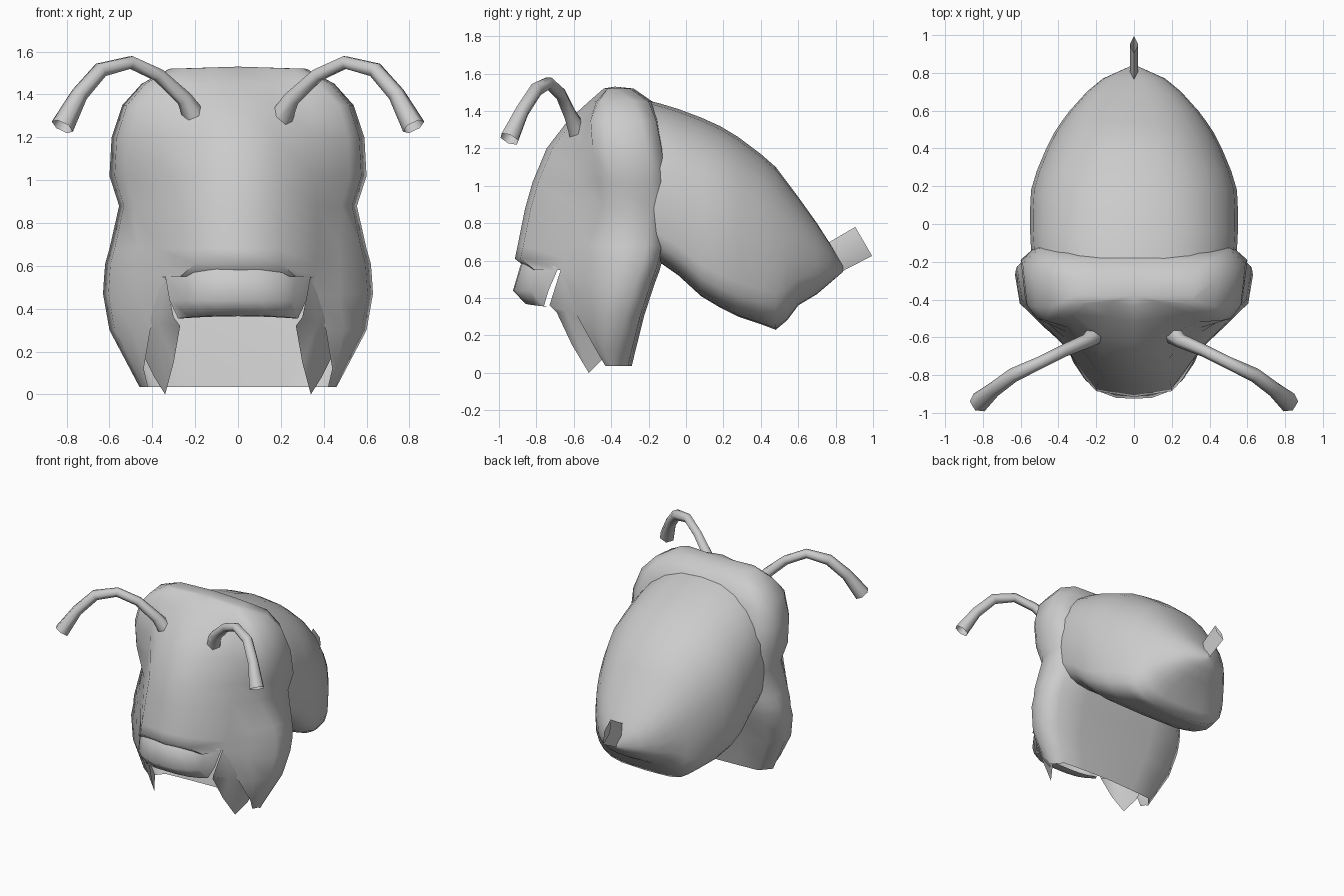
import bpy, bmesh, math
from mathutils import Vector

if "Cube" in bpy.data.objects:
    bpy.data.objects.remove(bpy.data.objects["Cube"])

grey = bpy.data.materials.new("plain_grey")
grey.diffuse_color = (0.6, 0.6, 0.6, 1)
grey.use_nodes = True
grey.node_tree.nodes["Principled BSDF"].inputs["Base Color"].default_value = grey.diffuse_color


def make(name, verts, faces, angle=70):
    """Mesh object with merged points, consistent normals and smooth shading."""
    me = bpy.data.meshes.new(name)
    bm = bmesh.new()
    vs = [bm.verts.new(v) for v in verts]
    for f in faces:
        bm.faces.new([vs[i] for i in f])
    bmesh.ops.remove_doubles(bm, verts=bm.verts[:], dist=0.0005)
    bmesh.ops.recalc_face_normals(bm, faces=bm.faces[:])
    bm.to_mesh(me)
    bm.free()
    me.materials.append(grey)
    ob = bpy.data.objects.new(name, me)
    bpy.context.collection.objects.link(ob)
    bpy.ops.object.select_all(action='DESELECT')
    ob.select_set(True)
    bpy.context.view_layer.objects.active = ob
    bpy.ops.object.shade_smooth_by_angle(angle=math.radians(angle))
    return ob


def grid(rows, closed=False, skip=lambda r, c: False):
    """Points and quads joining equal-length rows."""
    n = len(rows[0])
    verts = [p for row in rows for p in row]
    faces = []
    for r in range(len(rows) - 1):
        for c in range(n if closed else n - 1):
            if not skip(r, c):
                d = (c + 1) % n
                faces.append((r * n + c, r * n + d, (r + 1) * n + d, (r + 1) * n + c))
    return verts, faces


def both(half):
    """Closed ring from a half ring running back centre to front centre."""
    return half + [(-x, y, z) for x, y, z in half[-2:0:-1]]


# Head shell: z, back y, half width, eye front y, face side x/y, face front x/y
levels = [
    (.035, -.30, .46, -.40, .42, -.43, .30, -.50),
    (.12, -.28, .505, -.44, .44, -.48, .30, -.60),
    (.30, -.235, .60, -.44, .41, -.58, .30, -.70),
    (.47, -.18, .63, -.42, .34, -.66, .28, -.79),
    (.55, -.15, .625, -.40, .35, -.665, .27, -.84),
    (.61, -.135, .62, -.40, .36, -.65, .20, -.915),
    (.68, -.12, .60, -.40, .37, -.64, .20, -.90),
    (.88, -.10, .555, -.38, .37, -.60, .19, -.86),
    (1.02, -.10, .60, -.40, .36, -.57, .19, -.82),
    (1.20, -.12, .59, -.43, .35, -.55, .18, -.745),
    (1.35, -.15, .54, -.44, .34, -.52, .16, -.63),
    (1.45, -.19, .45, -.44, .32, -.48, .15, -.52),
    (1.52, -.29, .32, -.40, .25, -.42, .12, -.44),
]
rings = []
for z, yb, w, ye, xm, ym, xf, yf in levels:
    eye = (.87 * w, ye - .07, z) if .8 < z < 1.4 else ((.96 * w + xm) / 2, (ye + ym) / 2 - .01, z)
    rings.append(both([(0, yb + .01, z), (.5 * w, yb, z), (.85 * w, yb - .01, z),
                       (w, yb - .09, z), (.96 * w, ye, z), eye, (xm, ym, z),
                       (xf, yf + .03, z), (0, yf, z)]))


def opening(r, c):
    mouth = r < 4 and 6 <= c <= 9
    neck = (5 <= r <= 8 and c in (0, 15)) or (6 <= r <= 7 and c in (1, 14))
    return mouth or neck


verts, faces = grid(rings, True, opening)
top = len(verts)
verts.append((0, -.38, 1.53))
n = len(rings[0])
faces += [(top - n + i, top - n + (i + 1) % n, top) for i in range(n)]
make("head", verts, faces)

# Lip: curved plate folded back along its lower edge
rows = []
for z, y, edge, drop, wrap in ((.60, -.86, .33, .03, .16), (.575, -.885, .34, .02, .20),
                               (.44, -.925, .32, 0, .19), (.37, -.86, .28, .015, .10),
                               (.365, -.79, .26, .01, .05)):
    row = []
    for t in (-1, -.8, -.6, -.3, 0, .3, .6, .8, 1):
        row.append((edge * t, y + wrap * abs(t) ** 3, z - drop * t * t))
    rows.append(row)
make("lip", *grid(rows))

# Mandibles: pointed plates on each side of the mouth
plate = [(.34, -.67, .55), (.30, -.73, .36), (.27, -.69, .32), (.30, -.61, .15),
         (.34, -.52, .0), (.39, -.44, .08), (.45, -.44, .2), (.48, -.48, .36), (.44, -.54, .5)]
for side, label in ((1, "right"), (-1, "left")):
    pts = [(side * x, y, z) for x, y, z in plate + [(.37, -.645, .33)]]
    k = len(plate)
    make(label + "_mandible", pts, [(i, (i + 1) % k, k) for i in range(k)])

# Abdomen: domed above, flat beneath; y, top z, bottom z, half width, underside roundness
sections = [(-.20, 1.455, .61, .535, .4), (-.14, 1.44, .59, .545, .4),
            (-.04, 1.41, .52, .55, .4), (.08, 1.365, .41, .55, .4),
            (.18, 1.32, .35, .545, .42), (.28, 1.26, .30, .515, .45), (.40, 1.17, .26, .465, .5),
            (.48, 1.10, .23, .425, .55), (.54, 1.02, .28, .385, .6), (.60, .94, .36, .34, .65),
            (.70, .80, .42, .25, .75), (.77, .69, .48, .165, .9), (.84, .57, .54, .01, 1)]
rows = []
for y, zt, zb, w, e in sections:
    ring = []
    mid = zb + (zt - zb) * .42
    for i in range(24):
        a = 2 * math.pi * i / 24
        c, s = math.cos(a), math.sin(a)
        if s >= 0:
            ring.append((w * math.copysign(abs(c) ** .88, c), y, mid + (zt - mid) * s ** .88))
        else:
            ring.append((w * math.copysign(abs(c) ** e, c), y, mid - (mid - zb) * (-s) ** e))
    rows.append(ring)
verts, faces = grid(rows, True)
faces.append(tuple(range(len(verts) - 24, len(verts))))
make("abdomen", verts, faces)

# Tail: short flattened open tube
rows = []
for a, b in (((.76, .695), (.84, .545)), ((.905, .78), (.995, .625))):
    a, b = Vector((0, *a)), Vector((0, *b))
    ring = [a, a.lerp(b, .5) + Vector((.022, 0, 0)), b, a.lerp(b, .5) - Vector((.022, 0, 0))]
    rows.append([tuple(p) for p in ring])
make("tail", *grid(rows, True))

# Antennae: bent six-sided tubes flaring at both ends
path = [(.19, -.57, 1.27), (.25, -.62, 1.38), (.37, -.67, 1.49), (.50, -.735, 1.55),
        (.64, -.80, 1.515), (.74, -.875, 1.40), (.82, -.945, 1.25)]
radii = (.06, .038, .033, .033, .038, .04, .055)
for side, label in ((1, "right"), (-1, "left")):
    pts = [Vector((side * x, y, z)) for x, y, z in path]
    across = Vector((side * .45, .89, 0)).normalized()
    rows = []
    for i, p in enumerate(pts):
        d = (pts[min(i + 1, 6)] - pts[max(i - 1, 0)]).normalized()
        u = (across - d * across.dot(d)).normalized()
        v = d.cross(u)
        rows.append([tuple(p + radii[i] * (math.cos(a) * u + math.sin(a) * v))
                     for a in (math.pi * j / 3 for j in range(6))])
    make(label + "_antenna", *grid(rows, True))
